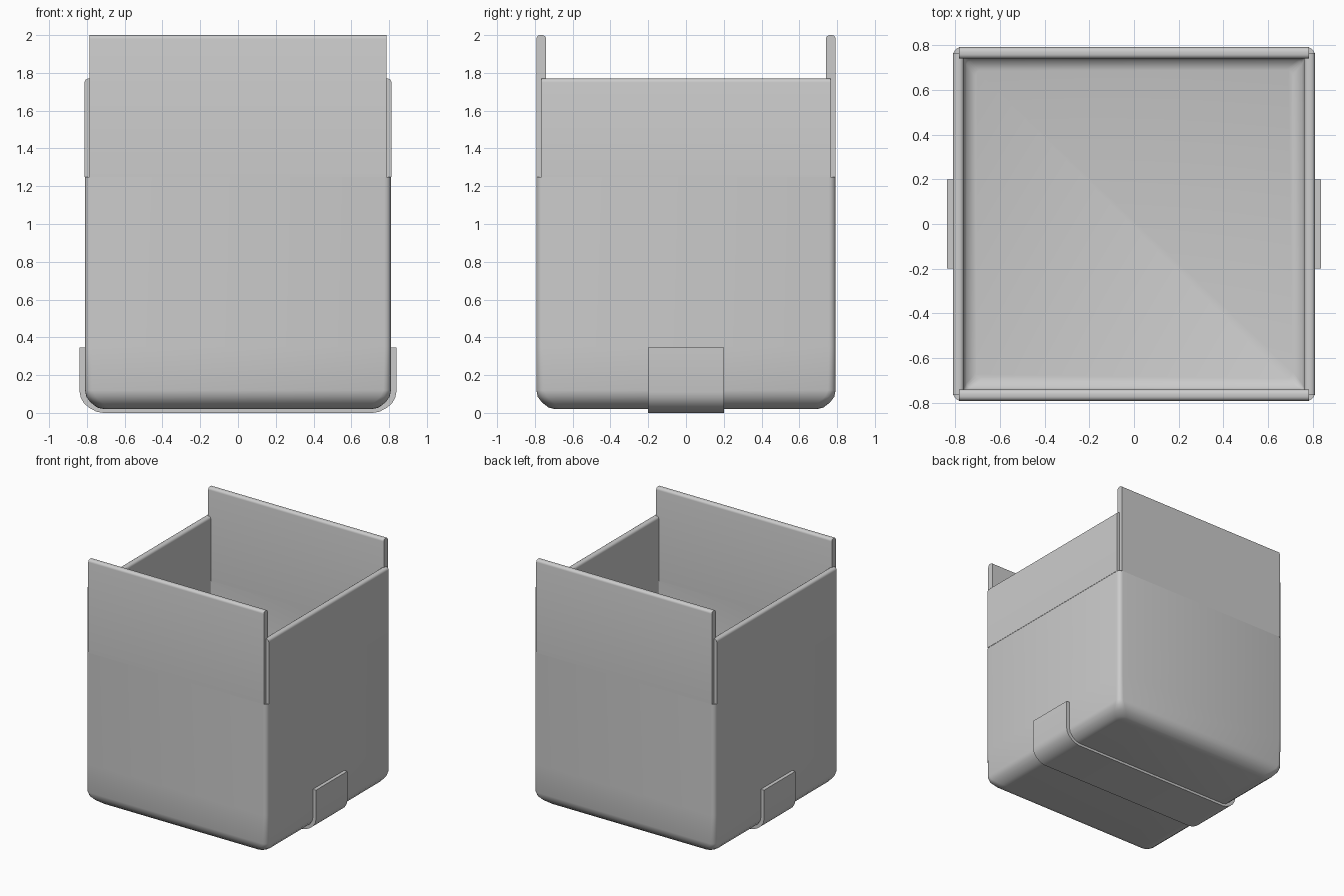
import bpy, bmesh, math

if "Cube" in bpy.data.objects:
    bpy.data.objects.remove(bpy.data.objects["Cube"])

grey = bpy.data.materials.new("light grey")
grey.diffuse_color = (0.6, 0.6, 0.6, 1)
grey.use_nodes = True
grey.node_tree.nodes["Principled BSDF"].inputs["Base Color"].default_value = grey.diffuse_color


def finish(name, bm, angle=60):
    bmesh.ops.recalc_face_normals(bm, faces=bm.faces)
    mesh = bpy.data.meshes.new(name)
    bm.to_mesh(mesh)
    bm.free()
    ob = bpy.data.objects.new(name, mesh)
    bpy.context.collection.objects.link(ob)
    mesh.materials.append(grey)
    bpy.ops.object.select_all(action='DESELECT')
    ob.select_set(True)
    bpy.context.view_layer.objects.active = ob
    bpy.ops.object.shade_smooth_by_angle(angle=math.radians(angle))
    return ob


def rounded_loop(bm, hx, hy, r, z, steps=4):
    """Rounded rectangle of vertices at height z."""
    verts = []
    for k, (sx, sy) in enumerate([(1, 1), (-1, 1), (-1, -1), (1, -1)]):
        for i in range(steps + 1):
            a = math.pi / 2 * (k + i / steps)
            verts.append(bm.verts.new((sx * (hx - r) + r * math.cos(a),
                                       sy * (hy - r) + r * math.sin(a), z)))
    return verts


# Tub: outer wall up, rim, inner wall down; each row is inset, corner radius, height
bm = bmesh.new()
rows = [(0.10, 0.05, 0.02), (0.065, 0.06, 0.028), (0.03, 0.06, 0.055),
        (0.007, 0.05, 0.085), (0, 0.04, 0.12), (0, 0.035, 0.35), (0, 0.035, 1.25),
        (0.047, 0.01, 1.25), (0.047, 0.01, 0.12), (0.06, 0.02, 0.085), (0.10, 0.03, 0.07)]
loops = [rounded_loop(bm, 0.81 - d, 0.792 - d, r, z) for d, r, z in rows]
n = len(loops[0])
for a, b in zip(loops, loops[1:]):
    for i in range(n):
        bm.faces.new((a[i], a[(i + 1) % n], b[(i + 1) % n], b[i]))
bm.faces.new(loops[0])
bm.faces.new(loops[-1])
finish("tub", bm, 50)


def panel(name, axis, side, outer, inner, half, top):
    """Upright wall panel with rounded top edges."""
    mid, h, base, r = (outer + inner) / 2, (outer - inner) / 2, 1.25, 0.02
    profile = [(-h, base), (h, base)]
    for centre, start in ((h - r, 0), (r - h, 90)):
        for i in range(5):
            a = math.radians(start + 22.5 * i)
            profile.append((centre + r * math.cos(a), top - r + r * math.sin(a)))
    bm = bmesh.new()
    ends = []
    for along in (-half, half):
        ends.append([bm.verts.new((along, side * (mid + o), z) if axis == 'y'
                                  else (side * (mid + o), along, z)) for o, z in profile])
    for i in range(1, len(profile)):
        j = (i + 1) % len(profile)
        bm.faces.new((ends[0][i], ends[0][j], ends[1][j], ends[1][i]))
    for e in ends:
        bm.faces.new(e)
    finish(name, bm, 40)


for side, word in ((-1, "front"), (1, "back")):
    panel(word + "_panel", 'y', side, 0.792, 0.741, 0.785, 2.0)
for side, word in ((-1, "left"), (1, "right")):
    panel(word + "_panel", 'x', side, 0.812, 0.762, 0.766, 1.77)

# Strap folded under the tub and up both sides
outer = [(0.838, 0.345), (0.838, 0.11), (0.832, 0.08), (0.815, 0.05),
         (0.785, 0.025), (0.75, 0.007), (0.715, 0.0)]
inner = [(0.69, 0.022), (0.74, 0.035), (0.78, 0.06), (0.80, 0.10), (0.805, 0.345)]
half = [outer, inner[::-1]]
bm = bmesh.new()
rims = []
for y in (-0.2, 0.2):
    rims.append([[bm.verts.new((x, y, z)) for x, z in line + [(-x, z) for x, z in line[::-1]]]
                 for line in half])
(o0, i0), (o1, i1) = rims
for line0, line1 in ((o0, o1), (i0, i1)):
    for k in range(len(line0) - 1):
        bm.faces.new((line0[k], line0[k + 1], line1[k + 1], line1[k]))
for k in (0, -1):
    bm.faces.new((o0[k], i0[k], i1[k], o1[k]))
for o, i in rims:
    bm.faces.new(o + i[::-1])
finish("strap", bm, 40)
